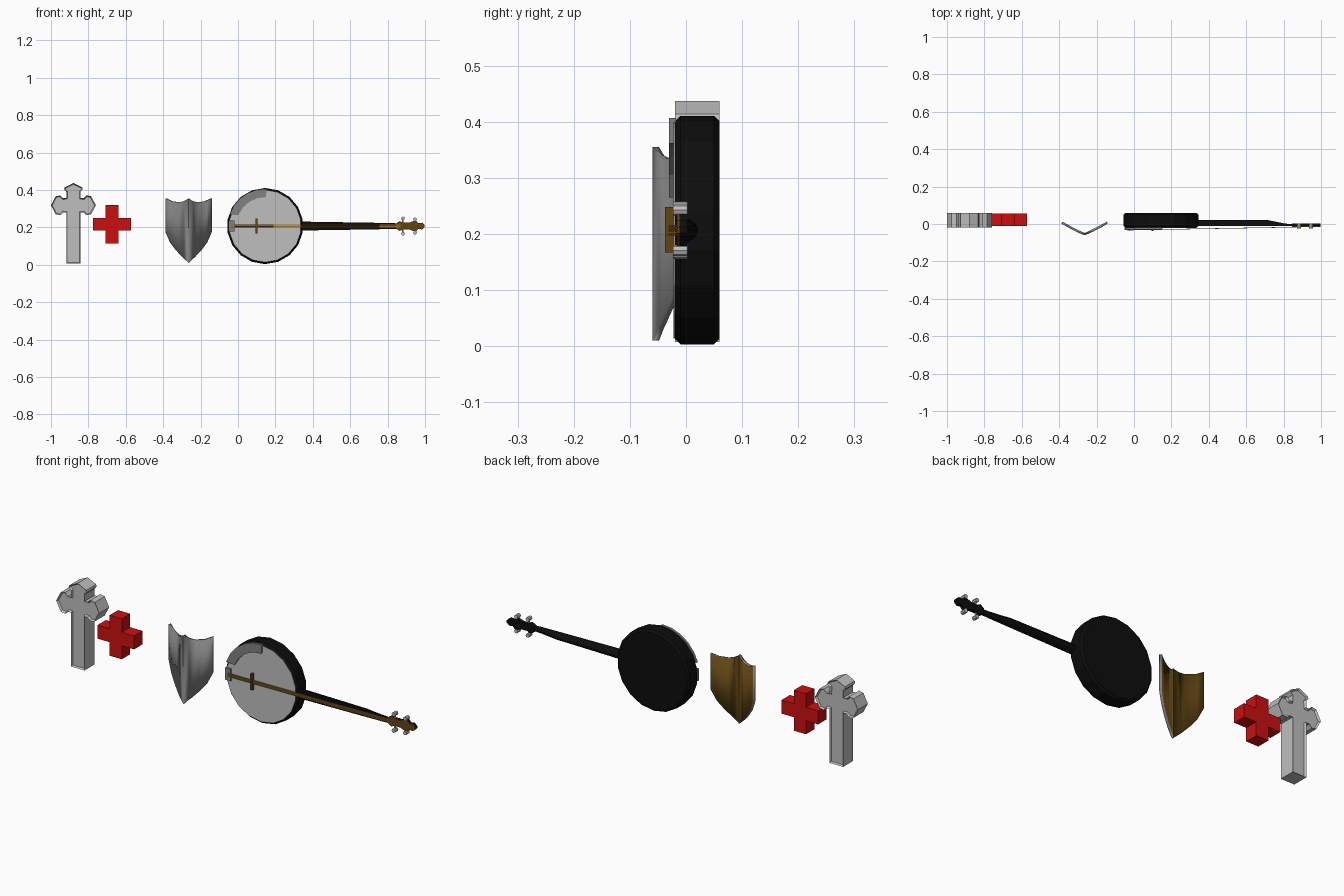
import bpy, bmesh, math
from mathutils import Vector

if "Cube" in bpy.data.objects:
    bpy.data.objects.remove(bpy.data.objects["Cube"], do_unlink=True)


def material(name, r, g, b):
    m = bpy.data.materials.new(name)
    m.use_nodes = True
    m.diffuse_color = (r, g, b, 1)
    m.node_tree.nodes["Principled BSDF"].inputs["Base Color"].default_value = (r, g, b, 1)
    return m


BLACK = material("black", 0.004, 0.004, 0.004)
LIGHT = material("light_grey", 0.52, 0.52, 0.52)
GREY = material("mid_grey", 0.22, 0.22, 0.22)
RED = material("red", 0.6, 0.005, 0.005)
ORANGE = material("orange", 0.7, 0.19, 0.01)
BROWN = material("dark_brown", 0.12, 0.06, 0.007)
BRASS = material("string_brass", 0.33, 0.17, 0.03)


def finish(name, bm, *mats):
    bmesh.ops.recalc_face_normals(bm, faces=bm.faces)
    mesh = bpy.data.meshes.new(name)
    bm.to_mesh(mesh)
    bm.free()
    for m in mats:
        mesh.materials.append(m)
    ob = bpy.data.objects.new(name, mesh)
    bpy.context.collection.objects.link(ob)
    return ob


def prism_mesh(points, front, back):
    """Outline in x and z, extruded from front to back along y."""
    bm = bmesh.new()
    face = bm.faces.new([bm.verts.new((x, front, z)) for x, z in points])
    ext = bmesh.ops.extrude_face_region(bm, geom=[face], use_keep_orig=True)
    for v in ext["geom"]:
        if isinstance(v, bmesh.types.BMVert):
            v.co.y = back
    bmesh.ops.recalc_face_normals(bm, faces=bm.faces)
    return bm


def prism(name, points, front, back, mat):
    return finish(name, prism_mesh(points, front, back), mat)


def box(name, x0, x1, z0, z1, front, back, mat):
    return prism(name, [(x0, z0), (x1, z0), (x1, z1), (x0, z1)], front, back, mat)


def arc(cx, cz, r, start, end, steps):
    angles = [math.radians(start + (end - start) * i / steps) for i in range(steps + 1)]
    return [(cx + r * math.cos(a), cz + r * math.sin(a)) for a in angles]


def mirrored(half, cx):
    """Mirror a half outline, listed from bottom to top, about cx."""
    right = [(cx + u, z) for u, z in half]
    left = [(cx - u, z) for u, z in reversed(half) if u > 0]
    return right + left


# Grave cross with pointed, flared arms and sunk panels front and back
half = [(0.038, 0.008), (0.038, 0.28), (0.055, 0.28), (0.07, 0.265), (0.095, 0.27),
        (0.12, 0.318), (0.095, 0.366), (0.07, 0.371), (0.055, 0.356), (0.038, 0.356),
        (0.038, 0.39), (0.05, 0.403), (0.047, 0.414), (0, 0.437)]
bm = prism_mesh(mirrored(half, -0.88), -0.02, 0.06)
panels = [f for f in bm.faces if abs(f.normal.y) > 0.9]
bmesh.ops.inset_individual(bm, faces=panels, thickness=0.007, depth=-0.01)
finish("stone_cross", bm, LIGHT)

# Red equal-armed cross
a, b, cz = 0.034, 0.102, 0.217
half = [(a, cz - b), (a, cz - a), (b, cz - a), (b, cz + a), (a, cz + a), (a, cz + b)]
prism("red_cross", mirrored(half, -0.674), -0.011, 0.056, RED)

# Shield: flat outline, inset rim, then bent back from its centre line
SX, SW = -0.264, 0.124
half = [(0, 0.01), (0.035, 0.042), (0.07, 0.08), (0.1, 0.12), (SW, 0.175),
        (SW, 0.355), (0.09, 0.339), (0.05, 0.334), (0.025, 0.34), (0, 0.355)]
bm = bmesh.new()
outline = mirrored(half, SX)
face = bm.faces.new([bm.verts.new((x, 0, z)) for x, z in outline])
bm.normal_update()
bmesh.ops.inset_region(bm, faces=[face], thickness=0.013)
for f in bm.faces:
    f.material_index = 1 if f is face else 0
for i in range(-4, 5):
    bmesh.ops.bisect_plane(bm, geom=bm.verts[:] + bm.edges[:] + bm.faces[:],
                           plane_co=(SX + SW * i / 5, 0, 0), plane_no=(1, 0, 0))


def bend(t):
    return -0.06 + 0.062 * t ** 1.15


for v in bm.verts:
    t = abs(v.co.x - SX) / SW * 5
    k = min(int(t + 1e-5), 4)
    v.co.y = bend(k / 5) + (bend((k + 1) / 5) - bend(k / 5)) * (t - k)
bm.normal_update()
if sum(f.normal.y for f in bm.faces) > 0:
    bmesh.ops.reverse_faces(bm, faces=bm.faces)
mesh = bpy.data.meshes.new("shield")
bm.to_mesh(mesh)
bm.free()
for m in (ORANGE, GREY, BROWN):
    mesh.materials.append(m)
shield = bpy.data.objects.new("shield", mesh)
bpy.context.collection.objects.link(shield)
mod = shield.modifiers.new("thickness", "SOLIDIFY")
mod.thickness = 0.012
mod.offset = -1
mod.material_offset = 2
bpy.context.view_layer.objects.active = shield
shield.select_set(True)
bpy.ops.object.shade_smooth_by_angle(angle=math.radians(30))
shield.select_set(False)

# Banjo pot with chamfered rims, and its drum head
BX, BZ = 0.145, 0.207
pot = prism("banjo_pot", arc(BX, BZ, 0.2035, 10, 350, 17), -0.02, 0.06, BLACK)
mod = pot.modifiers.new("chamfer", "BEVEL")
mod.width = 0.01
mod.segments = 1
mod.limit_method = "ANGLE"
mod.angle_limit = math.radians(60)
prism("drum_head", arc(BX, BZ, 0.193, 10, 350, 17), -0.022, -0.015, LIGHT)

# Arm rest, tailpiece and bridge
prism("arm_rest", arc(BX, BZ, 0.2, 88, 162, 5) + arc(BX, BZ, 0.155, 158, 88, 4),
      -0.03, -0.018, GREY)
box("tailpiece", -0.052, -0.02, 0.178, 0.238, -0.031, -0.018, GREY)
box("bridge", 0.094, 0.105, 0.167, 0.248, -0.037, -0.02, BROWN)

# Neck: half-round sections, thinning toward the head
bm = bmesh.new()
rings = []
for x, half_width, depth in ((0.33, 0.024, 0.034), (0.71, 0.018, 0.034),
                             (0.81, 0.016, 0.014), (0.87, 0.014, 0.009)):
    ring = []
    for i in range(7):
        ang = math.pi * i / 6
        ring.append(bm.verts.new((x, -0.012 + depth * math.sin(ang),
                                  BZ + half_width * math.cos(ang))))
    rings.append(ring)
for r0, r1 in zip(rings, rings[1:]):
    for i in range(7):
        j = (i + 1) % 7
        bm.faces.new((r0[i], r0[j], r1[j], r1[i]))
bm.faces.new(rings[0])
bm.faces.new(rings[-1])
finish("neck", bm, BLACK)

# Headstock with a brown face plate
edge = [(0.845, 0.014), (0.865, 0.026), (0.885, 0.018), (0.915, 0.018),
        (0.95, 0.031), (0.965, 0.015), (0.985, 0.018), (0.998, 0.006)]
head = [(x, BZ - h) for x, h in edge] + [(x, BZ + h) for x, h in reversed(edge)]
prism("headstock", head, -0.012, 0.002, BLACK)
prism("headstock_face", head, -0.016, -0.012, BROWN)

# Strings sloping from the tailpiece to the headstock
for i in range(-2, 3):
    z = BZ + i * 0.004
    string = box("string_%d" % (i + 3), -0.035, 0.87, z - 0.0015, z + 0.0015,
                 -0.034, -0.031, BRASS)
    for v in string.data.vertices:
        v.co.y += 0.016 * (v.co.x + 0.035) / 0.905

# Tuning pegs: a post through the head and a knob at each side
for side, tag in ((1, "upper"), (-1, "lower")):
    for i, (x, reach) in enumerate(((0.882, 0.041), (0.946, 0.036))):
        bm = bmesh.new()
        for radius, centre, length, axis in (
                (0.004, (x, -0.009, BZ + side * reach / 2), reach, (0, 0, 1)),
                (0.010, (x, -0.010, BZ + side * reach), 0.026, (0, 1, 0))):
            rot = Vector((0, 0, 1)).rotation_difference(Vector(axis)).to_matrix().to_4x4()
            rot.translation = centre
            bmesh.ops.create_cone(bm, cap_ends=True, segments=8, radius1=radius,
                                  radius2=radius, depth=length, matrix=rot)
        finish("%s_peg_%d" % (tag, i + 1), bm, LIGHT)
